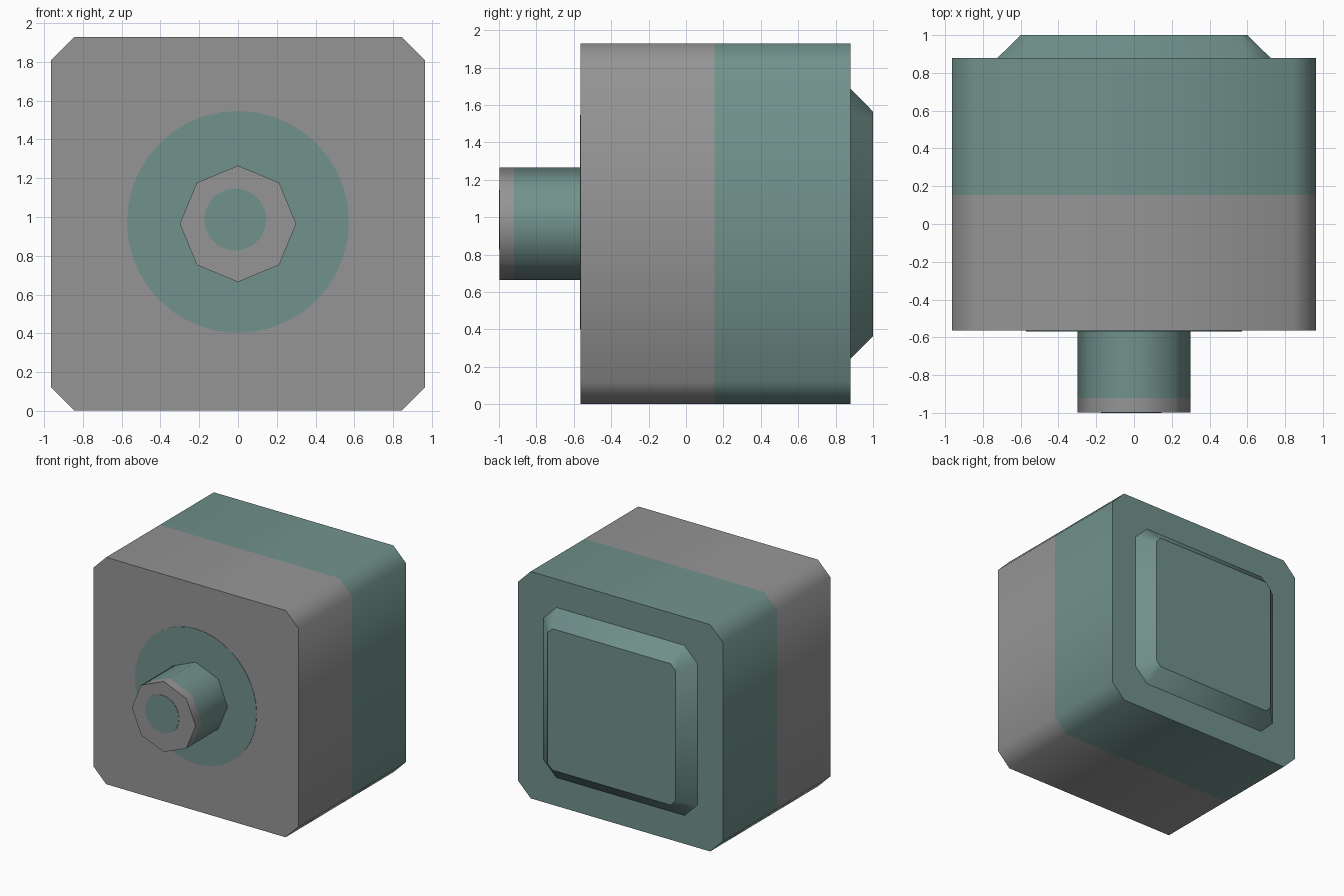
import bpy, bmesh, math

if "Cube" in bpy.data.objects:
    bpy.data.objects.remove(bpy.data.objects["Cube"])

CZ = 0.965  # height of the central axis


def material(name, rgb):
    m = bpy.data.materials.new(name)
    m.diffuse_color = (*rgb, 1.0)
    m.use_nodes = True
    m.node_tree.nodes["Principled BSDF"].inputs["Base Color"].default_value = m.diffuse_color
    return m


MATS = [material("grey", (0.30, 0.30, 0.30)),
        material("teal", (0.165, 0.285, 0.262))]
GREY, TEAL = 0, 1


def chamfered_square(half, cut):
    """Square with cut corners, counter-clockwise seen from the front."""
    a, b = half, half - cut
    return [(a, -b), (a, b), (b, a), (-b, a), (-a, b), (-a, -b), (-b, -a), (b, -a)]


def polygon(radius, sides, cx=0.0, cz=0.0):
    return [(cx + radius * math.cos(i * math.tau / sides),
             cz + radius * math.sin(i * math.tau / sides)) for i in range(sides)]


def loft(name, rings, band_mats, front=None, back=None, limit=50):
    """Skin rings (y, outline) from front to back; edges sharper than limit stay hard."""
    bm = bmesh.new()
    loops = [[bm.verts.new((x, y, CZ + z)) for x, z in pts] for y, pts in rings]
    n = len(loops[0])
    for r, mat in enumerate(band_mats):
        for i in range(n):
            j = (i + 1) % n
            f = bm.faces.new((loops[r][i], loops[r + 1][i], loops[r + 1][j], loops[r][j]))
            f.material_index = mat
    if front is not None:
        bm.faces.new(loops[0]).material_index = front
    if back is not None:
        bm.faces.new(loops[-1][::-1]).material_index = back
    bm.normal_update()
    for f in bm.faces:
        f.smooth = True
    for e in bm.edges:
        if len(e.link_faces) == 2:
            e.smooth = e.calc_face_angle() < math.radians(limit)
    me = bpy.data.meshes.new(name)
    bm.to_mesh(me)
    bm.free()
    for m in MATS:
        me.materials.append(m)
    ob = bpy.data.objects.new(name, me)
    bpy.context.collection.objects.link(ob)
    return ob


# Main block: grey front half, teal back half
block = chamfered_square(0.963, 0.12)
loft("body", [(-0.565, block), (0.153, block), (0.88, block)],
     [GREY, TEAL], front=GREY, back=TEAL)

# Raised sloping panel on the back
loft("back_panel", [(0.88, chamfered_square(0.722, 0.12)), (1.0, chamfered_square(0.60, 0.045))],
     [TEAL], back=TEAL, limit=40)

# Eight-sided stub on the front with a grey rim
stub = polygon(0.30, 8)
loft("front_stub", [(-0.997, stub), (-0.92, stub), (-0.565, stub)],
     [GREY, TEAL], front=GREY)

# Painted round patches as thin plates
ring = polygon(0.572, 40, 0.0, 0.01)
loft("front_patch", [(-0.568, ring), (-0.565, ring)], [TEAL], front=TEAL)
spot = polygon(0.16, 20, -0.014, 0.022)
loft("stub_patch", [(-1.0, spot), (-0.997, spot)], [TEAL], front=TEAL)
